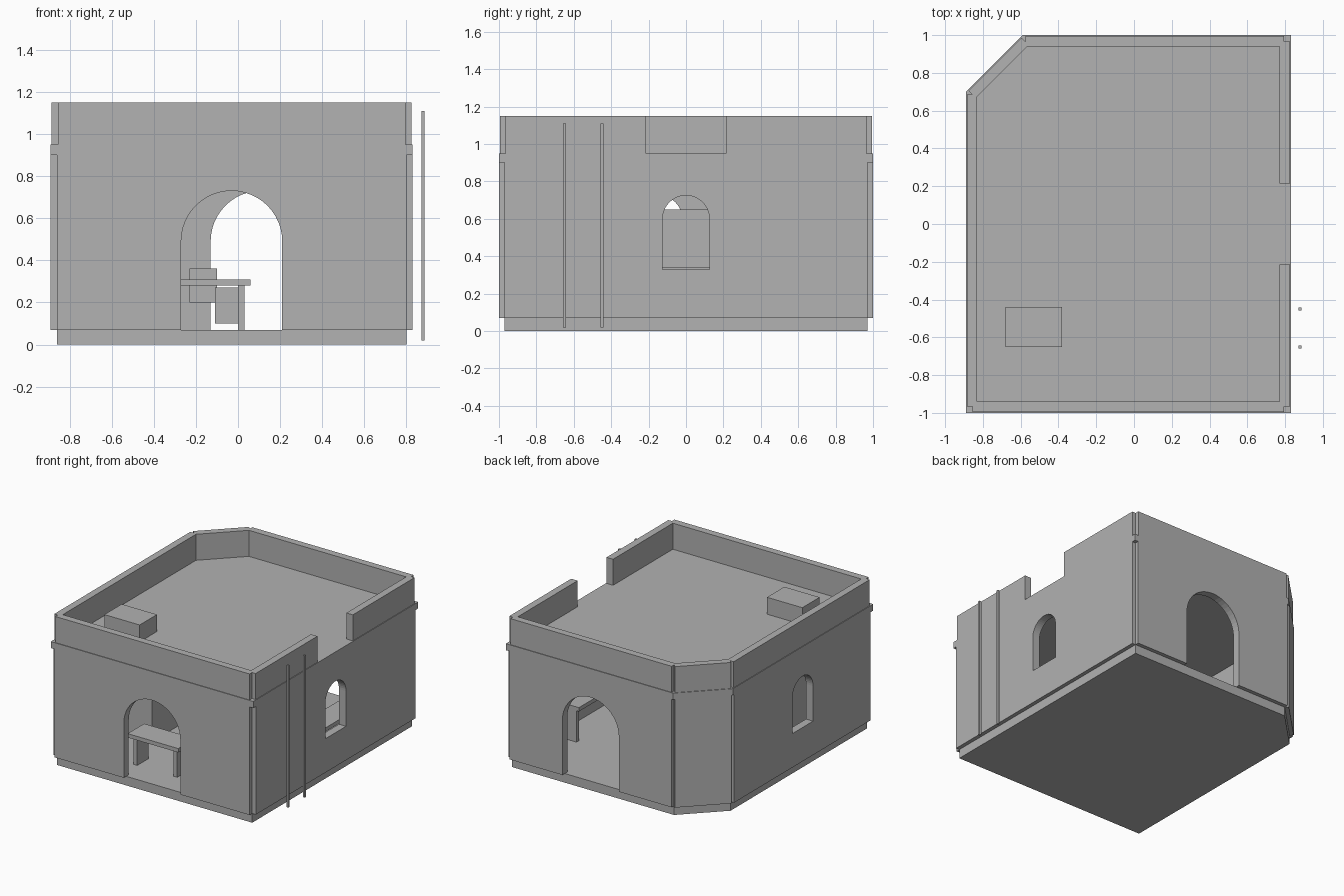
import bpy, bmesh
from math import pi, cos, sin
from mathutils import Vector

if "Cube" in bpy.data.objects:
    bpy.data.objects.remove(bpy.data.objects["Cube"], do_unlink=True)

# One plaster colour for everything
plaster = bpy.data.materials.new("plaster_grey")
plaster.use_nodes = True
GREY = (0.445, 0.445, 0.445, 1)
plaster.diffuse_color = GREY
plaster.node_tree.nodes["Principled BSDF"].inputs["Base Color"].default_value = GREY

# Footprint, counter-clockwise, with one cut corner
PLAN = [Vector(p) for p in
        [(-0.89, -1), (0.83, -1), (0.83, 1), (-0.59, 1), (-0.89, 0.7)]]


def corner_data(i):
    p = PLAN[i]
    a = (p - PLAN[i - 1]).normalized()
    b = (PLAN[(i + 1) % len(PLAN)] - p).normalized()
    # inward corner direction, scaled so both edges move by one unit
    na, nb = Vector((-a.y, a.x)), Vector((-b.y, b.x))
    return p, a, b, na, (na + nb) / (1 + na.dot(nb))


def inset(d):
    return [p + m * d for p, a, b, n, m in map(corner_data, range(len(PLAN)))]


def notched(d, notch=0.03):
    """Footprint moved in by d, with a small notch at every corner."""
    pts = []
    for p, a, b, n, m in map(corner_data, range(len(PLAN))):
        c = p + m * d
        back = abs((m * notch).dot(a))
        pts += [c - a * back, c + m * notch, c + b * back]
    return pts


def prism(name, pts, depth, place):
    bm = bmesh.new()
    face = bm.faces.new([bm.verts.new(place(u, v, depth[0])) for u, v in pts])
    res = bmesh.ops.extrude_face_region(bm, geom=[face])
    shift = Vector(place(0, 0, depth[1])) - Vector(place(0, 0, depth[0]))
    bmesh.ops.translate(bm, vec=shift,
                        verts=[g for g in res["geom"] if isinstance(g, bmesh.types.BMVert)])
    bmesh.ops.recalc_face_normals(bm, faces=bm.faces)
    me = bpy.data.meshes.new(name)
    bm.to_mesh(me)
    bm.free()
    me.materials.append(plaster)
    ob = bpy.data.objects.new(name, me)
    bpy.context.collection.objects.link(ob)
    return ob


def flat(name, pts, z0, z1):
    return prism(name, pts, (z0, z1), lambda u, v, w: (u, v, w))


def box(name, x0, x1, y0, y1, z0, z1):
    return flat(name, [(x0, y0), (x1, y0), (x1, y1), (x0, y1)], z0, z1)


def arch(centre, radius, bottom, spring):
    pts = [(centre - radius, bottom), (centre + radius, bottom)]
    return pts + [(centre + radius * cos(t * pi / 24), spring + radius * sin(t * pi / 24))
                  for t in range(25)]


def cut(ob, cutters):
    for c in cutters:
        mod = ob.modifiers.new("cut", "BOOLEAN")
        mod.operation, mod.solver, mod.object = "DIFFERENCE", "EXACT", c
    bpy.context.view_layer.update()
    dg = bpy.context.evaluated_depsgraph_get()
    me = bpy.data.meshes.new_from_object(ob.evaluated_get(dg))
    ob.modifiers.clear()
    ob.data = me
    for c in cutters:
        bpy.data.objects.remove(c, do_unlink=True)


def through_y(pts, y0, y1):
    return prism("cutter", pts, (y0, y1), lambda u, v, w: (u, w, v))


def through_x(pts, x0, x1):
    return prism("cutter", pts, (x0, x1), lambda u, v, w: (w, u, v))


# Base slab and roof slab
flat("base_slab", inset(0.03), 0, 0.07)
flat("roof_slab", inset(0), 0.90, 0.95)

# Walls with two arched doorways and two arched windows
walls = flat("walls", notched(0), 0.07, 0.90)
cut(walls, [flat("cutter", inset(0.06), 0, 1),
            through_y(arch(-0.03, 0.24, 0, 0.49), -1.1, -0.8),
            through_y(arch(0.11, 0.24, 0, 0.49), 0.8, 1.1),
            through_x(arch(0, 0.125, 0.33, 0.60), 0.7, 0.9),
            through_x(arch(-0.145, 0.125, 0.33, 0.60), -1, -0.7)])

# Parapet with a gap for the ladder side
parapet = flat("parapet", notched(0.005), 0.95, 1.15)
cut(parapet, [flat("cutter", inset(0.06), 0.9, 1.2),
              box("cutter", 0.6, 0.9, -0.215, 0.215, 0.9, 1.2)])

# Roof box and the two upright poles
box("roof_box", -0.68, -0.38, -0.65, -0.44, 0.95, 1.08)
for i, y in enumerate((-0.65, -0.45)):
    box(f"pole_{i + 1}", 0.872, 0.887, y - 0.008, y + 0.008, 0.02, 1.11)

# Table with two end legs
box("table_top", -0.37, 0.06, -0.81, -0.61, 0.28, 0.31)
for i, x in enumerate((-0.34, 0.0)):
    box(f"table_leg_{i + 1}", x, x + 0.03, -0.78, -0.64, 0.07, 0.28)

# Seat, stool and cupboard
box("stool", -0.11, 0.03, -0.50, -0.36, 0.10, 0.27)
box("seat_back", -0.23, -0.10, -0.30, -0.17, 0.20, 0.36)
box("cupboard", -0.80, -0.45, -0.40, 0.20, 0.07, 0.65)

# Bench along the side wall
box("bench_top", 0.56, 0.74, -0.45, 0.50, 0.31, 0.34)
for i, y in enumerate((-0.45, 0.47)):
    box(f"bench_leg_{i + 1}", 0.58, 0.72, y, y + 0.03, 0.07, 0.31)
